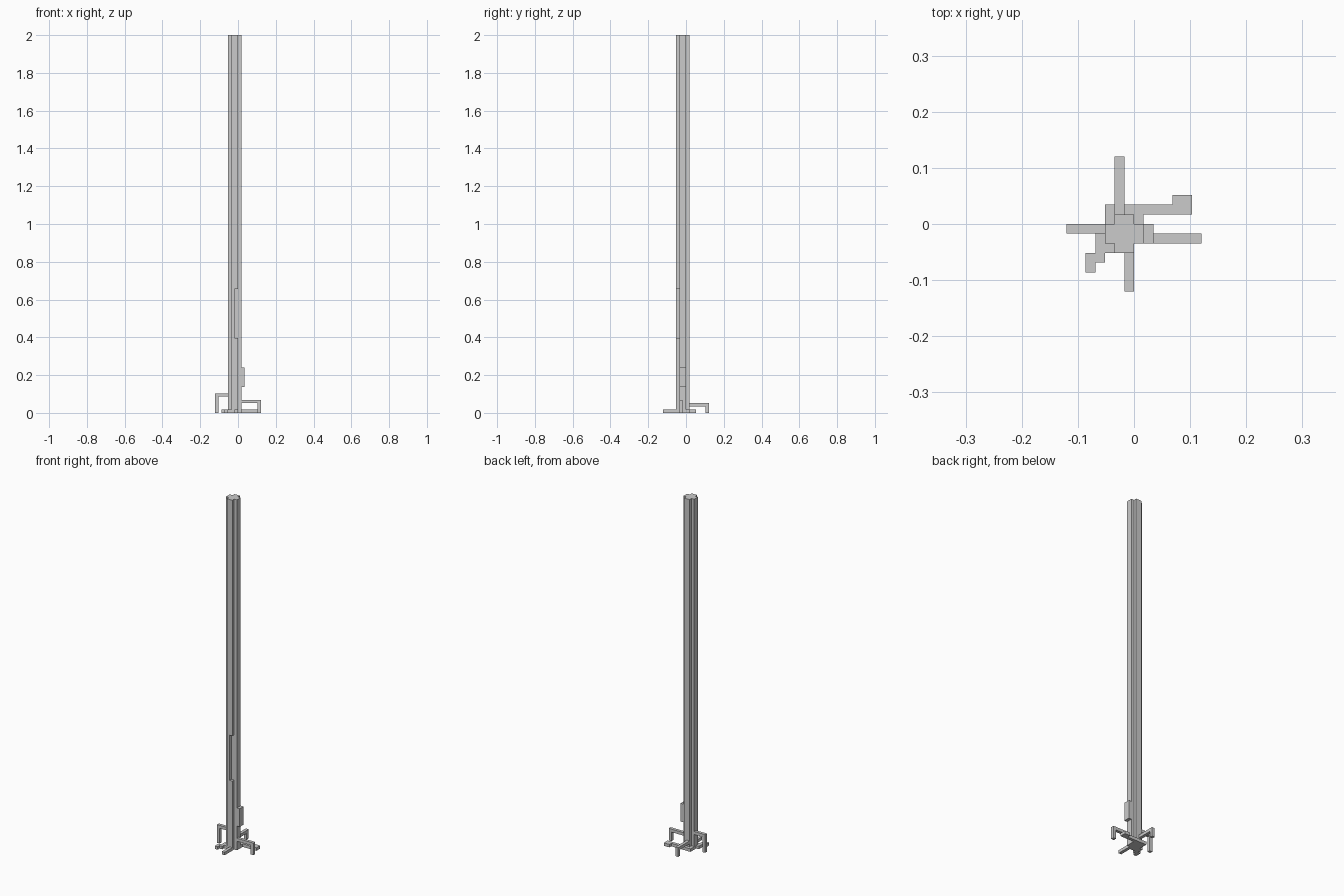
import bpy, bmesh

if "Cube" in bpy.data.objects:
    bpy.data.objects.remove(bpy.data.objects["Cube"])

V = 2 / 116  # one block unit


def prism(name, outline, z0, z1):
    """Extrude a closed outline (block units) from z0 to z1."""
    bm = bmesh.new()
    face = bm.faces.new([bm.verts.new((x * V, y * V, z0 * V)) for x, y in outline])
    ext = bmesh.ops.extrude_face_region(bm, geom=[face])
    top = [g for g in ext["geom"] if isinstance(g, bmesh.types.BMVert)]
    bmesh.ops.translate(bm, verts=top, vec=(0, 0, (z1 - z0) * V))
    bmesh.ops.recalc_face_normals(bm, faces=bm.faces)
    mesh = bpy.data.meshes.new(name)
    bm.to_mesh(mesh)
    bm.free()
    obj = bpy.data.objects.new(name, mesh)
    bpy.context.collection.objects.link(obj)
    return obj


def vertical_outline_root(name, start, end, low, top, along_x, side):
    """Arched root: horizontal arm from the trunk with a leg down at its end."""
    s = 1 if end > start else -1
    profile = [(start, top), (end, top), (end, 0), (end - s, 0), (end - s, low), (start, low)]
    obj = prism(name, profile, 0, 1)
    for v in obj.data.vertices:
        a, h, w = v.co
        w += side * V
        v.co = (a, w, h) if along_x else (w, a, h)
    bm = bmesh.new()
    bm.from_mesh(obj.data)
    bmesh.ops.recalc_face_normals(bm, faces=bm.faces)
    bm.to_mesh(obj.data)
    bm.free()


# Trunk: square column with four notched corners, one groove in the front
plus = [(-2, -3), (0, -3), (0, -2), (1, -2), (1, 0), (0, 0),
        (0, 1), (-2, 1), (-2, 0), (-3, 0), (-3, -2), (-2, -2)]
grooved = [(-2, -3), (-1, -3), (-1, -2)] + plus[3:]
prism("trunk_lower", plus, 0, 23)
prism("trunk_grooved", grooved, 23, 38)
prism("trunk_upper", plus, 38, 116)

# Bark bump on the right side
prism("bark_bump", [(1, -2), (2, -2), (2, 0), (1, 0)], 8, 14)

# Arched roots
vertical_outline_root("left_arched_root", -3, -7, 5, 6, True, -1)
vertical_outline_root("right_arched_root", 1, 7, 3, 4, True, -2)
vertical_outline_root("back_arched_root", 1, 7, 2, 3, False, -2)

# Flat roots lying on the ground
prism("front_flat_root", [(-1, -7), (0, -7), (0, -3), (-1, -3)], 0, 1)
prism("back_flat_root", [(-3, 0), (-2, 0), (-2, 1), (0, 1), (0, 0), (1, 0), (1, 1),
                         (6, 1), (6, 3), (4, 3), (4, 2), (-3, 2)], 0, 1)
prism("left_flat_root", [(-5, -5), (-4, -5), (-4, -4), (-3, -4), (-3, -3), (-2, -3),
                         (-2, -2), (-3, -2), (-3, -1), (-4, -1), (-4, -3), (-5, -3)], 0, 1)
